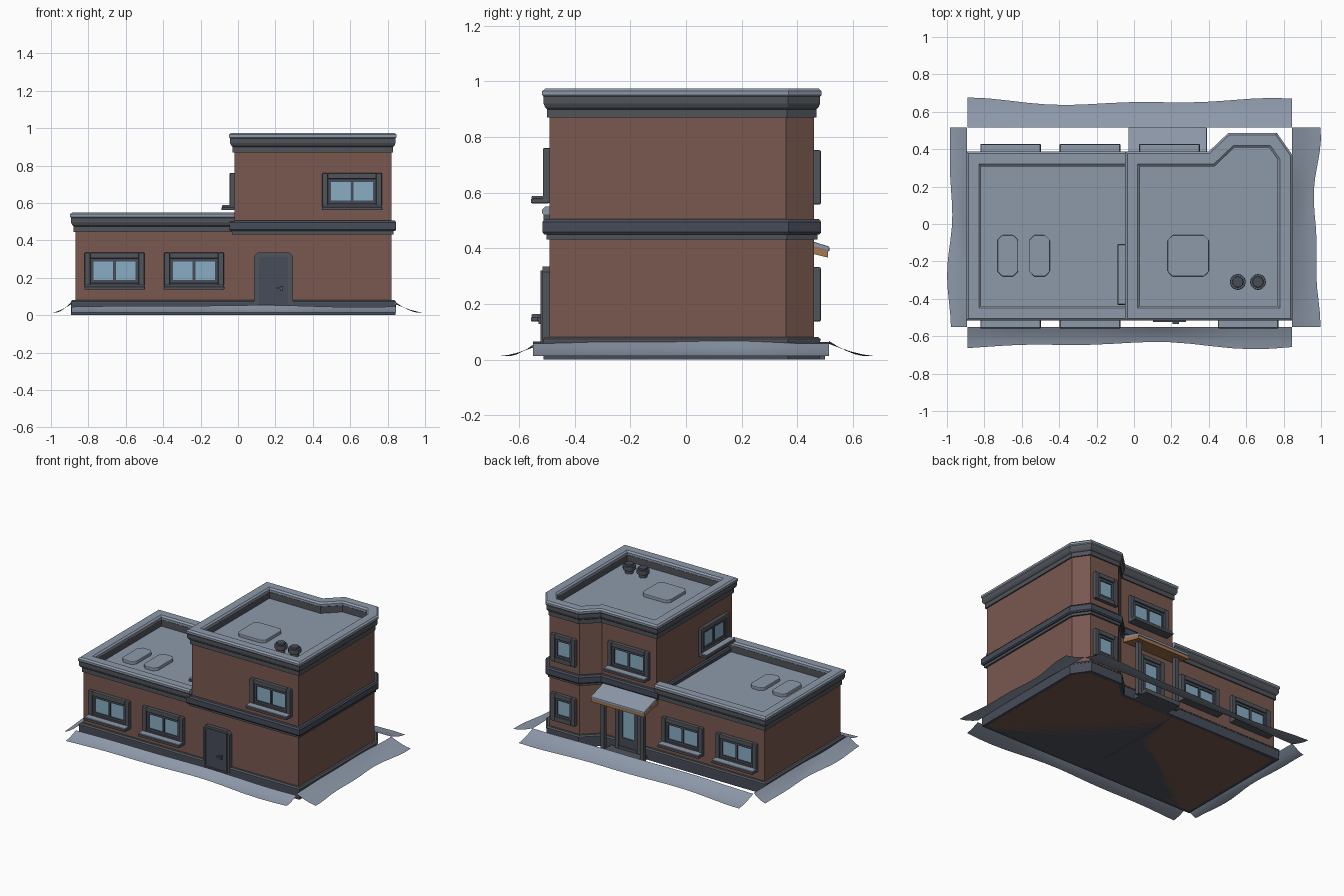
import bpy, bmesh, math, random
from mathutils import Vector

if "Cube" in bpy.data.objects:
    bpy.data.objects.remove(bpy.data.objects["Cube"])

random.seed(4)


def mat(name, *rgb):
    m = bpy.data.materials.new(name)
    m.diffuse_color = (*rgb, 1)
    m.use_nodes = True
    m.node_tree.nodes["Principled BSDF"].inputs["Base Color"].default_value = m.diffuse_color
    return m


BRICK = mat("brick", 0.19, 0.098, 0.08)
SNOW = mat("snow", 0.27, 0.32, 0.40)
TRIM = mat("trim", 0.08, 0.088, 0.102)
BAND = mat("band", 0.062, 0.072, 0.098)
GLASS = mat("glass", 0.25, 0.42, 0.55)
WOOD = mat("wood", 0.38, 0.19, 0.08)


def finish(name, bm, m, loc=(0, 0, 0), rot=0, bevel=0, smooth=False):
    bmesh.ops.recalc_face_normals(bm, faces=bm.faces)
    me = bpy.data.meshes.new(name)
    bm.to_mesh(me)
    bm.free()
    me.materials.append(m)
    ob = bpy.data.objects.new(name, me)
    bpy.context.collection.objects.link(ob)
    ob.location = loc
    ob.rotation_euler.z = rot
    if bevel:
        b = ob.modifiers.new("bevel", 'BEVEL')
        b.width, b.segments = bevel, 2
    if smooth:
        for p in me.polygons:
            p.use_smooth = True
    return ob


def prism(name, outline, z0, z1, m, bevel=0):
    bm = bmesh.new()
    lo = [bm.verts.new((x, y, z0)) for x, y in outline]
    hi = [bm.verts.new((x, y, z1)) for x, y in outline]
    n = len(outline)
    bm.faces.new(lo)
    bm.faces.new(hi)
    for i in range(n):
        j = (i + 1) % n
        bm.faces.new((lo[i], lo[j], hi[j], hi[i]))
    return finish(name, bm, m, bevel=bevel)


def boxes(name, dims, m, loc=(0, 0, 0), rot=0, bevel=0):
    """One object made of (x0, x1, y0, y1, z0, z1) boxes."""
    bm = bmesh.new()
    for x0, x1, y0, y1, z0, z1 in dims:
        for v in bmesh.ops.create_cube(bm, size=1)["verts"]:
            v.co = ((x0 + x1) / 2 + v.co.x * (x1 - x0), (y0 + y1) / 2 + v.co.y * (y1 - y0),
                    (z0 + z1) / 2 + v.co.z * (z1 - z0))
    return finish(name, bm, m, loc, rot, bevel)


def miters(path, closed):
    """Outward mitred offset direction at each point of an anticlockwise path."""
    pts = [Vector(p) for p in path]
    n = len(pts)
    edges = [(pts[(i + 1) % n] - pts[i]).normalized() for i in range(n)]
    norms = [Vector((e.y, -e.x)) for e in edges]
    out = []
    for i in range(n):
        a, b = norms[i - 1], norms[i]
        if not closed and i == 0:
            a = b
        if not closed and i == n - 1:
            b = a
        out.append((a + b) / (1 + a.dot(b)))
    return pts, out


def offset(path, d):
    return [tuple(p + m * d) for p, m in zip(*miters(path, True))]


def sweep(name, path, profile, m, closed=True):
    """Closed (offset, z) profile carried along a path."""
    bm = bmesh.new()
    rows = [[bm.verts.new((*(p + t * d), z)) for d, z in profile] for p, t in zip(*miters(path, closed))]
    n, k = len(rows), len(profile)
    for i in range(n if closed else n - 1):
        a, b = rows[i], rows[(i + 1) % n]
        for j in range(k):
            bm.faces.new((a[j], b[j], b[(j + 1) % k], a[(j + 1) % k]))
    if not closed:
        bm.faces.new(rows[0])
        bm.faces.new(rows[-1])
    return finish(name, bm, m)


# Wall outlines (anticlockwise)
TALL = [(-.02, -.49), (.82, -.49), (.82, .36), (.75, .46), (.515, .46), (.41, .36), (-.02, .36)]
LOW = [(-.87, -.49), (-.02, -.49), (-.02, .36), (-.87, .36)]
LOW_OPEN = [(-.02, .36), (-.87, .36), (-.87, -.49), (-.02, -.49)]

# Walls, roof decks and parapets
for tag, outline, path, closed, top in (("tall", TALL, TALL, True, .975), ("low", LOW, LOW_OPEN, False, .55)):
    roof = top - .075
    prism(tag + "_walls", outline, 0, roof - .01, BRICK)
    deck = offset(outline, -.045) if closed else [(-.825, -.445), (-.02, -.445), (-.02, .315), (-.825, .315)]
    prism(tag + "_roof_deck", deck, roof - .02, roof, SNOW)
    sweep(tag + "_parapet", path, [(-.049, roof - .03), (.009, roof - .03), (.009, roof), (.016, roof + .006),
          (.022, roof + .02), (.022, top - .028), (-.049, top - .028)], TRIM, closed)
    sweep(tag + "_coping_snow", path, [(-.045, top - .032), (.02, top - .032), (.027, top - .024), (.027, top - .01),
          (.016, top), (-.04, top), (-.052, top - .01), (-.052, top - .026)], SNOW, closed)

# Middle band of the tall block and the plinth
sweep("middle_band_lower", TALL, [(-.01, .432), (.012, .432), (.012, .455), (-.01, .455)], TRIM)
sweep("middle_band", TALL, [(-.01, .45), (.02, .45), (.026, .458), (.026, .495), (.018, .506), (-.01, .506)], BAND)
for tag, path, closed in (("tall", TALL[1:] + TALL[:1], True), ("low", LOW_OPEN, False)):
    sweep(tag + "_plinth", path, [(-.01, 0), (.022, 0), (.022, .068), (-.01, .068)], BAND, closed)
    sweep(tag + "_plinth_cap", path, [(-.01, .066), (.024, .066), (.024, .074), (.014, .082), (-.01, .082)], TRIM, closed)
prism("underside", [(-.87, -.49), *TALL[1:], (-.87, .36)], 0, .01, TRIM)


def frame(w, z0, z1, t, y0, y1):
    h = w / 2
    return [(-h, -h + t, y0, y1, z0, z1), (h - t, h, y0, y1, z0, z1),
            (-h + t, h - t, y0, y1, z1 - t, z1), (-h + t, h - t, y0, y1, z0, z0 + t)]


def window(name, x, y, z, w, rot=0, sill=True):
    """Window facing local -y; z is the sill bottom."""
    loc, h = (x, y, z), .195
    boxes(name + "_surround", frame(w, 0, h, .031, -.025, .005), TRIM, loc, rot, .005)
    inner = frame(w - .06, .03, h - .03, .017, -.014, .005)
    if w > .25:
        inner.append((-.007, .007, -.014, .005, .03, h - .03))
    boxes(name + "_sash", inner, BAND, loc, rot)
    boxes(name + "_glass", [(-w / 2 + .04, w / 2 - .04, -.006, .005, .04, h - .04)], GLASS, loc, rot)
    if sill:
        boxes(name + "_sill", [(-w / 2 - .002, w / 2 + .002, -.068, 0, -.003, .013)], TRIM, loc, rot, .004)
        boxes(name + "_sill_snow", [(-w / 2, w / 2, -.066, 0, .012, .024)], SNOW, loc, rot, .006)


# Windows
for i, x in enumerate((-.66, -.235)):
    window(f"front_window_{i}", x, -.49, .14, .32)
    window(f"back_window_{i}", x, .36, .14, .32, math.pi)
window("front_upper_window", .61, -.49, .565, .32)
window("side_upper_window", -.02, -.27, .565, .32, -math.pi / 2)
window("back_upper_window", .19, .36, .565, .32, math.pi)
for tag, z in (("lower", .137), ("upper", .558)):
    window(f"bay_{tag}_window", .632, .46, z, .19, math.pi, False)

# Front door
ARCH = [(-.105, 0), (.105, 0), (.105, .275), (.085, .295), (-.085, .295), (-.105, .275)]
bm = bmesh.new()
f = bm.faces.new([bm.verts.new((x, -.516, z + .04)) for x, z in ARCH])
for v in bmesh.ops.extrude_face_region(bm, geom=[f])["geom"]:
    if isinstance(v, bmesh.types.BMVert):
        v.co.y = -.48
finish("front_door_surround", bm, TRIM, (.19, 0, 0))
boxes("front_door_frame", frame(.175, .04, .32, .01, -.524, -.5), TRIM, (.19, 0, 0))
boxes("front_door", [(-.078, .078, -.519, -.5, .04, .31)], BAND, (.19, 0, 0))
boxes("front_door_handle", [(.015, .05, -.534, -.515, .14, .148), (.035, .05, -.53, -.515, .128, .155)], TRIM, (.19, 0, 0))

# Back door with step, posts and canopy
D = (.18, .36, 0)
boxes("back_door_surround", frame(.2, .02, .35, .028, -.04, .005), TRIM, D, math.pi, .004)
boxes("back_door", frame(.15, .03, .33, .03, -.03, .005) + [(-.05, .05, -.03, .005, .05, .11)], BAND, D, math.pi)
boxes("back_door_glass", [(-.05, .05, -.024, .005, .1, .31)], GLASS, D, math.pi)
boxes("back_step", [(-.14, .14, -.14, 0, 0, .03)], TRIM, D, math.pi)
boxes("canopy_posts", [(s - .014, s + .014, -.1, -.072, 0, .4) for s in (-.155, .155)], TRIM, D, math.pi)


def canopy(name, section, m, bevel):
    bm = bmesh.new()
    a, b = ([bm.verts.new((x, y, z)) for y, z in section] for x in (-.03, .39))
    bm.faces.new(a)
    bm.faces.new(b)
    for i in range(4):
        j = (i + 1) % 4
        bm.faces.new((a[i], a[j], b[j], b[i]))
    finish(name, bm, m, bevel=bevel)


canopy("canopy_wood", [(.355, .405), (.51, .367), (.51, .393), (.355, .435)], WOOD, 0)
canopy("canopy_snow", [(.355, .43), (.516, .388), (.516, .406), (.355, .456)], SNOW, .005)

# Roof hatches and vents
for name, x0, x1, z in (("tall_hatch", .18, .4, .9), ("low_hatch_a", -.73, -.62, .475), ("low_hatch_b", -.56, -.45, .475)):
    c = .025
    prism(name, [(x0 + c, -.28), (x1 - c, -.28), (x1, -.28 + c), (x1, -.06 - c), (x1 - c, -.06),
                 (x0 + c, -.06), (x0, -.06 - c), (x0, -.28 + c)], z - .01, z + .022, SNOW, .005)
for i, x in enumerate((.555, .663)):
    for part, r, z0, z1, m in (("pipe", .028, .89, .93, TRIM), ("cap", .043, .925, .955, TRIM), ("top", .03, .95, .968, BAND)):
        pts = [(x + r * math.cos(k * math.pi / 6), -.31 + r * math.sin(k * math.pi / 6)) for k in range(12)]
        prism(f"roof_vent_{part}_{i}", pts, z0, z1, m, .004)


def drift(name, a, b, out, height, lo, hi):
    """Thin curved snow sheet from inner edge a-b to a wavy outer edge."""
    bm = bmesh.new()
    a, b, out = Vector(a), Vector(b), Vector(out)
    n, ph = 16, random.uniform(0, 6)
    grid = []
    for i in range(n + 1):
        u = i / n
        wave = .5 + .3 * math.sin(7 * u + ph) + .2 * math.sin(13 * u + 2 * ph)
        width = lo + (hi - lo) * wave
        h = height - .012 * wave
        grid.append([bm.verts.new((*(a.lerp(b, u) + out * width * t), .013 + h * (1 - t) ** 1.5))
                     for t in (0, .25, .5, .75, 1)])
    for p, q in zip(grid, grid[1:]):
        for j in range(4):
            bm.faces.new((p[j], q[j], q[j + 1], p[j + 1]))
    finish(name, bm, SNOW, smooth=True)


# Snow drifts around the base
drift("front_drift", (-.89, -.55), (.845, -.55), (0, -1), .042, .075, .12)
drift("back_drift", (.845, .515), (-.89, .515), (0, 1), .055, .115, .162)
drift("left_drift", (-.893, .515), (-.893, -.55), (-1, 0), .056, .075, .107)
drift("right_drift", (.845, -.55), (.845, .515), (1, 0), .056, .11, .155)
